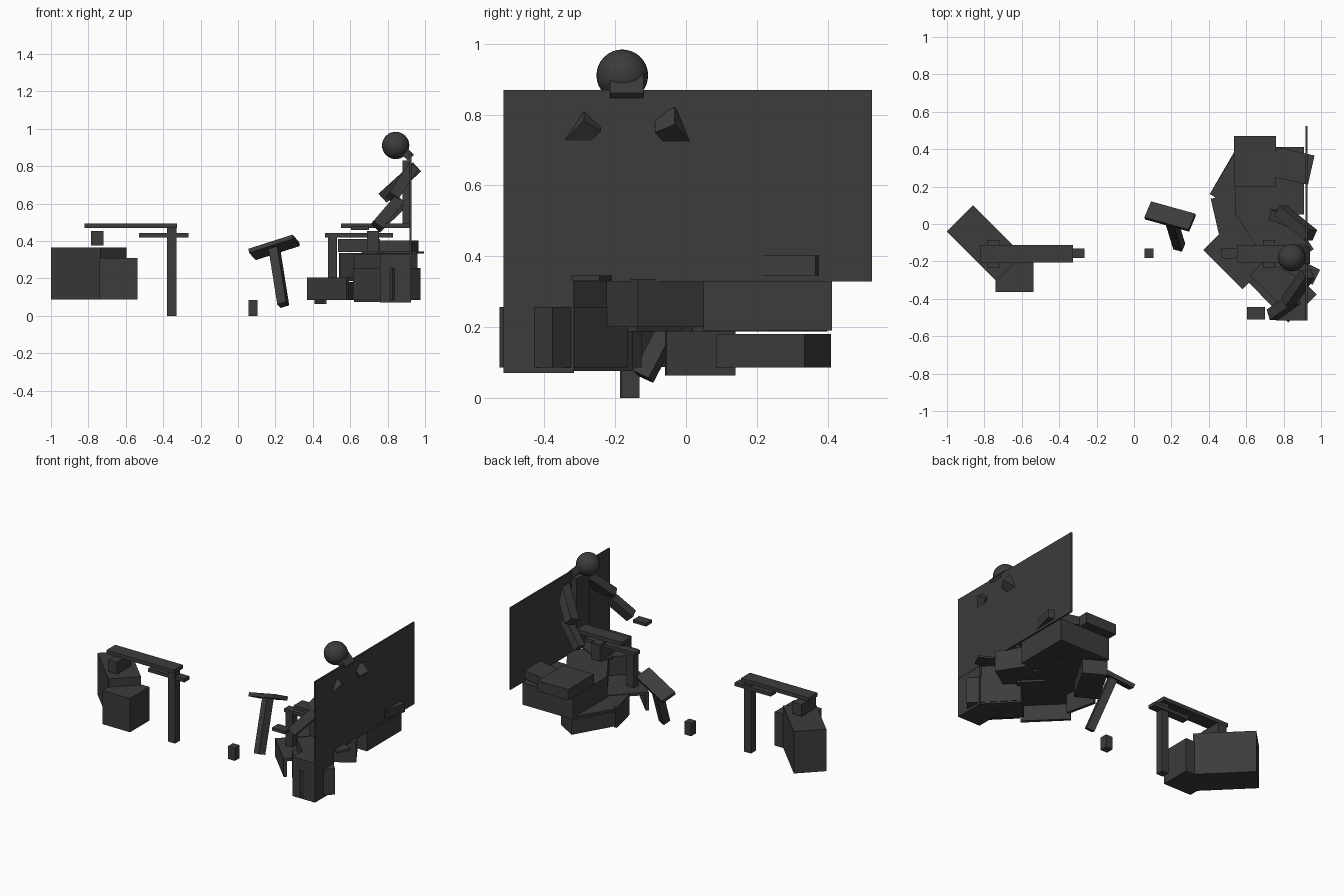
import bpy, math
from mathutils import Vector, Matrix

mat = bpy.data.materials.new("dark_grey")
mat.diffuse_color = (0.045, 0.045, 0.045, 1)

FACES = [(0, 3, 2, 1), (4, 5, 6, 7), (0, 1, 5, 4), (1, 2, 6, 5), (2, 3, 7, 6), (3, 0, 4, 7)]


def make(name, verts):
    me = bpy.data.meshes.new(name)
    me.from_pydata([tuple(v) for v in verts], [], FACES)
    me.materials.append(mat)
    ob = bpy.data.objects.new(name, me)
    bpy.context.collection.objects.link(ob)
    return ob


def box(name, x0, x1, y0, y1, z0, z1):
    return make(name, [(x, y, z) for z in (z0, z1)
                       for x, y in ((x0, y0), (x1, y0), (x1, y1), (x0, y1))])


def slab(name, p, q, depth, z0, z1):
    """Block whose plan starts on edge p-q and extends to its left."""
    p, q = Vector(p), Vector(q)
    d = (q - p).normalized()
    n = Vector((-d.y, d.x)) * depth
    return make(name, [(c.x, c.y, z) for z in (z0, z1) for c in (p, q, q + n, p + n)])


def bar(name, a, b, w, t, side=(0, 1, 0)):
    """Box running from a to b, w wide along side and t thick."""
    a, b = Vector(a), Vector(b)
    d = (b - a).normalized()
    s = Vector(side)
    s = (s - d * s.dot(d)).normalized()
    n = d.cross(s)
    return make(name, [e + s * w / 2 * i + n * t / 2 * j for e in (a, b)
                       for i, j in ((-1, -1), (1, -1), (1, 1), (-1, 1))])


# Left end: ground blocks and intact bench
slab("left_rear_block", (-1.0, -0.04), (-0.735, -0.305), 0.198, 0.087, 0.365)
box("left_front_block", -0.74, -0.537, -0.363, -0.16, 0.087, 0.31)
box("left_rest", -0.787, -0.72, -0.235, -0.085, 0.375, 0.453)
box("left_beam", -0.82, -0.325, -0.205, -0.113, 0.47, 0.495)
box("left_crossbar", -0.53, -0.265, -0.182, -0.13, 0.42, 0.443)
box("left_post", -0.38, -0.33, -0.187, -0.137, 0, 0.47)

# Loose stump and toppled T-shaped support
box("stump", 0.055, 0.105, -0.182, -0.132, 0, 0.085)
centre = Vector((0.193, 0.04, 0.366))
along = Vector((0.235, -0.065, 0.075)).normalized()
down = Vector((0.14, -0.46, -0.88)).normalized()
across = down.cross(along)
bar("toppled_bar", centre - along * 0.128, centre + along * 0.128, 0.1, 0.025, across)
bar("toppled_post", centre, centre + down * 0.35, 0.05, 0.05, along)

# Right end: low deck of thin plates, each with an upright skirt below
slab("front_deck", (0.37, -0.14), (0.58, -0.35), 0.3, 0.187, 0.205)
slab("front_skirt", (0.37, -0.14), (0.58, -0.35), 0.02, 0.085, 0.205)
slab("middle_deck", (0.41, 0.135), (0.455, -0.06), 0.35, 0.187, 0.2)
slab("middle_skirt", (0.41, 0.135), (0.455, -0.06), 0.02, 0.063, 0.187)
slab("rear_deck", (0.55, 0.40), (0.405, 0.16), 0.32, 0.187, 0.2)
slab("rear_skirt", (0.55, 0.41), (0.405, 0.16), 0.15, 0.085, 0.18)

# Right end: pile of rotated blocks
slab("front_block", (0.615, -0.315), (0.825, -0.527), 0.213, 0.085, 0.257)
box("corner_block", 0.76, 0.925, -0.515, -0.317, 0.07, 0.33)
slab("inner_block", (0.62, -0.275), (0.795, -0.45), 0.177, 0.075, 0.33)
box("mid_rear_block", 0.54, 0.91, 0.05, 0.413, 0.19, 0.337)
slab("mid_front_block", (0.545, 0.05), (0.75, -0.27), 0.25, 0.2, 0.335)
slab("cap_slab", (0.66, -0.18), (0.955, -0.325), 0.09, 0.332, 0.345)
box("top_rear_block", 0.535, 0.76, 0.2, 0.47, 0.34, 0.41)
slab("top_corner_block", (0.73, 0.255), (0.93, 0.21), 0.16, 0.345, 0.402)

# Upright panel and right bench
box("panel", 0.917, 0.927, -0.515, 0.525, 0.328, 0.87)
box("right_beam", 0.55, 0.917, -0.205, -0.113, 0.47, 0.495)
box("right_crossbar", 0.465, 0.83, -0.182, -0.13, 0.42, 0.443)
box("right_post", 0.48, 0.53, -0.187, -0.137, 0.19, 0.443)
box("right_rest", 0.69, 0.755, -0.235, -0.085, 0.345, 0.453)

# Seated figure
box("torso", 0.88, 0.92, -0.25, -0.11, 0.49, 0.83)
bar("neck", (0.87, -0.167, 0.90), (0.925, -0.167, 0.845), 0.095, 0.045)
bar("rear_upper_arm", (0.945, -0.06, 0.785), (0.785, 0.07, 0.64), 0.065, 0.065)
bar("rear_forearm", (0.88, 0.0, 0.60), (0.745, 0.05, 0.47), 0.055, 0.055)
bar("front_upper_arm", (0.93, -0.265, 0.785), (0.825, -0.415, 0.63), 0.06, 0.06)
bar("front_forearm", (0.86, -0.40, 0.62), (0.74, -0.485, 0.48), 0.06, 0.06)
box("hand", 0.605, 0.70, -0.51, -0.445, 0.46, 0.48)
bpy.ops.mesh.primitive_uv_sphere_add(segments=32, ring_count=16, radius=0.073,
                                     location=(0.843, -0.18, 0.911))
head = bpy.context.object
head.name = "head"
head.data.materials.append(mat)
bpy.ops.object.shade_smooth_by_angle()
